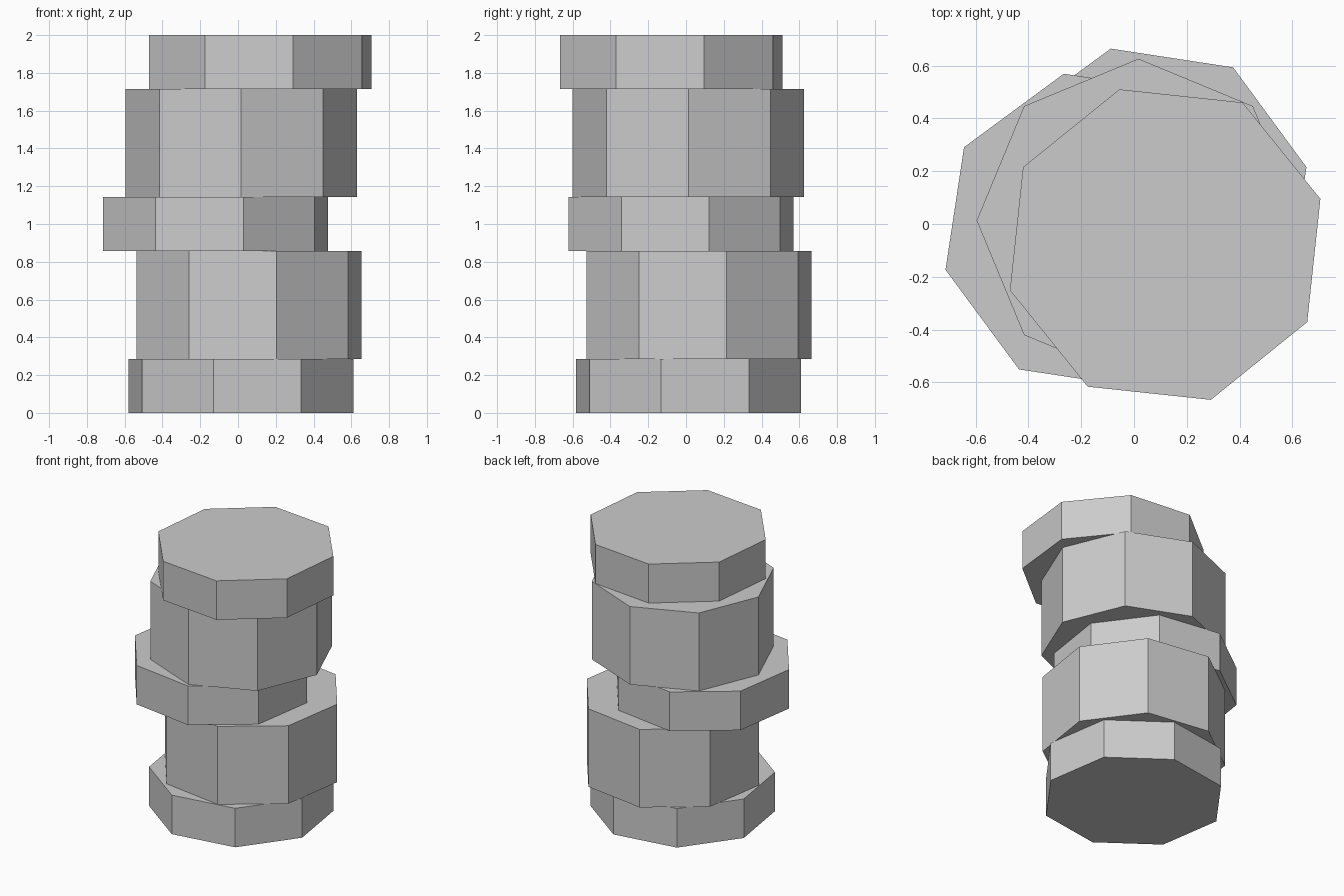
import bpy
import math

cube = bpy.data.objects.get("Cube")
if cube:
    bpy.data.objects.remove(cube, do_unlink=True)

# One plain grey for the whole stack
grey = bpy.data.materials.new("plain grey")
grey.use_nodes = True
colour = (0.6, 0.6, 0.6, 1)
grey.diffuse_color = colour
grey.node_tree.nodes["Principled BSDF"].inputs["Base Color"].default_value = colour

RADIUS = 0.613
UNIT = 2 / 7  # thin slab height; drums are twice as tall


def octagon_block(name, x, y, bottom, height, turn):
    """Eight-sided flat-shaded prism with a corner at angle `turn`."""
    # A Blender cylinder starts with a corner on +y
    bpy.ops.mesh.primitive_cylinder_add(
        vertices=8, radius=RADIUS, depth=height,
        location=(x, y, bottom + height / 2),
        rotation=(0, 0, math.radians(turn - 90)))
    block = bpy.context.object
    block.name = name
    block.data.materials.append(grey)


# Blocks from the ground up: name, centre x, centre y, units tall, turn
blocks = [
    ("base_slab", 0.016, 0.014, 1, -13.7),
    ("lower_drum", 0.058, 0.069, 2, 13.8),
    ("middle_slab", -0.119, -0.026, 1, 13.9),
    ("upper_drum", 0.017, 0.013, 2, 0),
    ("top_slab", 0.118, -0.078, 1, 16.4),
]
z = 0
for name, x, y, units, turn in blocks:
    octagon_block(name, x, y, z, units * UNIT, turn)
    z += units * UNIT
